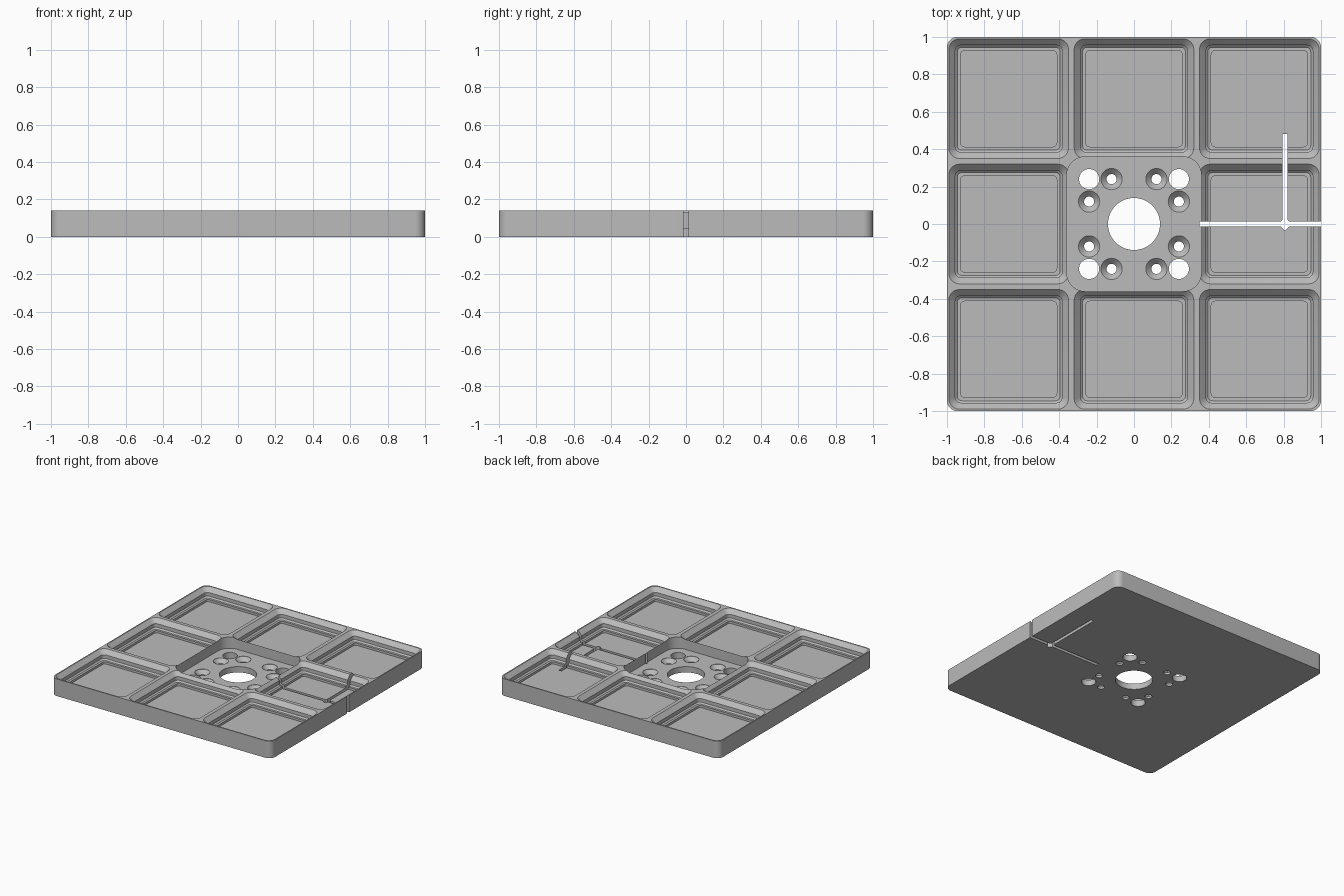
import bpy
import bmesh
from math import cos, sin, pi, radians

if "Cube" in bpy.data.objects:
    bpy.data.objects.remove(bpy.data.objects["Cube"], do_unlink=True)

H = 0.14        # plate height
FLOOR = 0.048   # floor of pockets and centre recess
PITCH = 0.67    # spacing of the pockets

grey = bpy.data.materials.new("plain_grey")
grey.use_nodes = True
grey.diffuse_color = (0.5, 0.5, 0.5, 1)
grey.node_tree.nodes["Principled BSDF"].inputs["Base Color"].default_value = (0.5, 0.5, 0.5, 1)


def loft(name, rings, x=0, y=0, seg=6):
    """Closed solid through rounded rectangles (half_x, half_y, radius, z)."""
    bm = bmesh.new()
    loops = []
    for hx, hy, r, z in rings:
        loop = []
        for q, (sx, sy) in enumerate([(1, 1), (-1, 1), (-1, -1), (1, -1)]):
            for i in range(seg + 1):
                a = (q + i / seg) * pi / 2
                loop.append(bm.verts.new((x + sx * (hx - r) + r * cos(a),
                                          y + sy * (hy - r) + r * sin(a), z)))
        loops.append(loop)
    n = len(loops[0])
    for low, high in zip(loops, loops[1:]):
        for i in range(n):
            j = (i + 1) % n
            bm.faces.new((low[i], low[j], high[j], high[i]))
    bm.faces.new(loops[0][::-1])
    bm.faces.new(loops[-1])
    bmesh.ops.remove_doubles(bm, verts=bm.verts, dist=1e-5)
    bmesh.ops.recalc_face_normals(bm, faces=bm.faces)
    mesh = bpy.data.meshes.new(name)
    bm.to_mesh(mesh)
    bm.free()
    mesh.materials.append(grey)
    obj = bpy.data.objects.new(name, mesh)
    bpy.context.collection.objects.link(obj)
    return obj


def cut(target, cutter):
    """Subtract the cutter and remove it."""
    cutter.hide_render = True
    mod = target.modifiers.new("cut", "BOOLEAN")
    mod.operation = "DIFFERENCE"
    mod.solver = "EXACT"
    mod.object = cutter
    bpy.context.view_layer.objects.active = target
    bpy.ops.object.modifier_apply(modifier=mod.name)
    bpy.data.objects.remove(cutter, do_unlink=True)


def hole(target, x, y, profile, seg=8):
    """Cut a round hole with a profile of (radius, z)."""
    cut(target, loft("hole_cutter", [(r, r, r, z) for r, z in profile], x, y, seg))


# Base slab with rounded corners
plate = loft("tray_plate", [(1, 1, 0.055, 0), (1, 1, 0.055, H)], seg=8)

# Eight stepped pockets around the centre
pocket = [(0.257, 0.02, FLOOR), (0.257, 0.02, 0.066), (0.275, 0.025, 0.066),
          (0.286, 0.03, 0.077), (0.286, 0.03, 0.106), (0.33, 0.065, 0.15)]
for col in (-1, 0, 1):
    for row in (-1, 0, 1):
        if col or row:
            cut(plate, loft("pocket_cutter", [(h, h, r, z) for h, r, z in pocket],
                            col * PITCH, row * PITCH))

# Sunken centre
cut(plate, loft("recess_cutter", [(0.36, 0.36, 0.1, FLOOR), (0.36, 0.36, 0.1, 0.3)], seg=8))

# Large centre hole, corner holes and countersunk screw holes
hole(plate, 0, 0, [(0.139, -0.1), (0.139, 0.2)], 16)
screw = [(0.027, -0.1), (0.027, 0.016), (0.057, 0.046), (0.057, 0.1)]
for sx in (-1, 1):
    for sy in (-1, 1):
        hole(plate, sx * 0.24, sy * 0.24, [(0.054, -0.1), (0.054, 0.1)])
        hole(plate, sx * 0.12, sy * 0.24, screw)
        hole(plate, sx * 0.24, sy * 0.12, screw)

# Narrow cable slots with a diamond opening where they meet
SLOT_X = 0.807
for x, y, hx, hy in [(0.75, 0, 0.4, 0.0125), (SLOT_X, 0.24, 0.0125, 0.24)]:
    cut(plate, loft("slot_cutter", [(hx, hy, 0, -0.1), (hx, hy, 0, 0.3)], x, y, 1))
hole(plate, SLOT_X, 0, [(0.037, -0.1), (0.037, 0.3)], 1)

# Smooth the round walls, keep the edges crisp
bpy.ops.object.select_all(action="DESELECT")
plate.select_set(True)
bpy.context.view_layer.objects.active = plate
bpy.ops.object.shade_smooth_by_angle(angle=radians(30))
